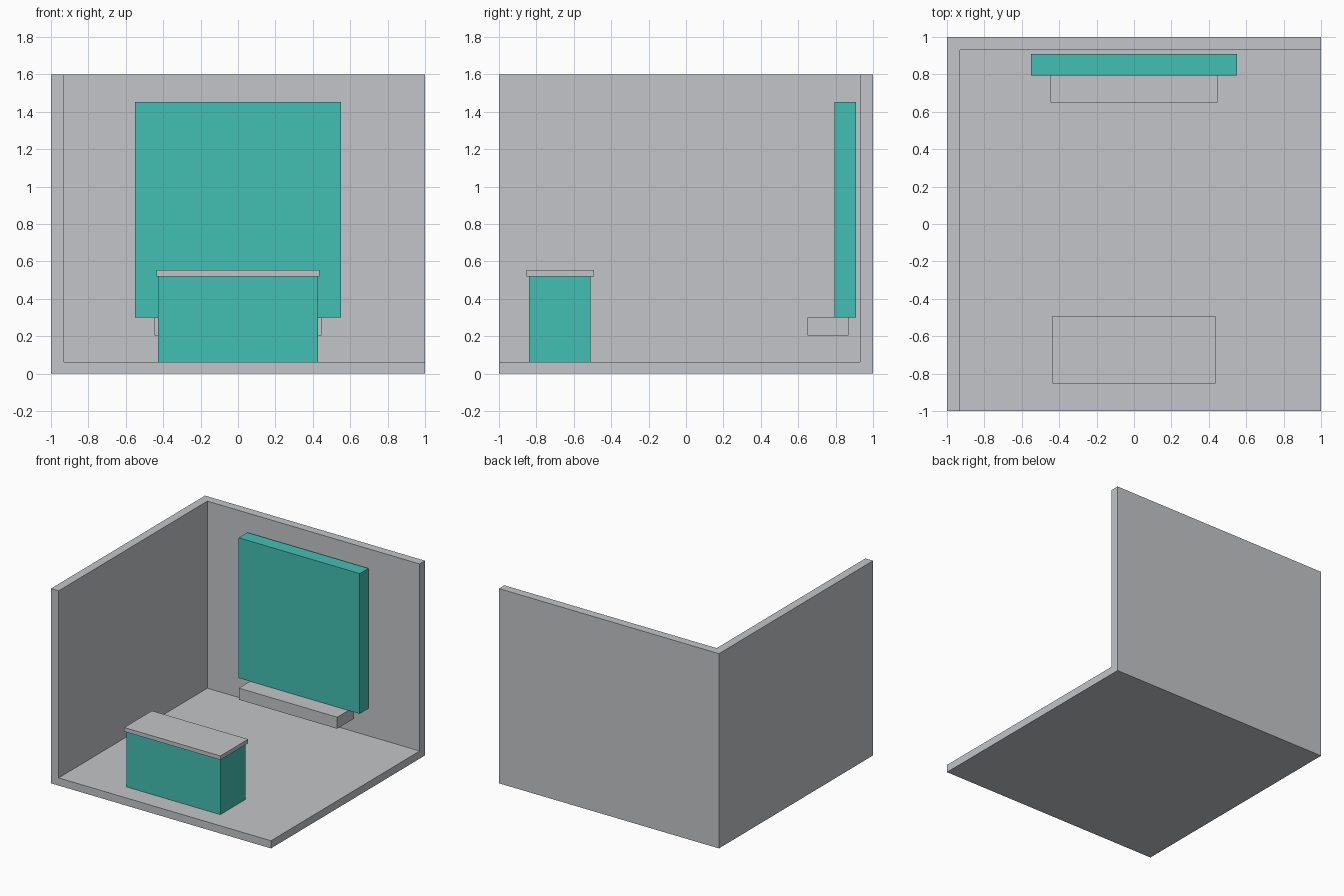
import bpy
import bmesh
from mathutils import Matrix, Vector

if "Cube" in bpy.data.objects:
    bpy.data.objects.remove(bpy.data.objects["Cube"])


def make_material(name, color):
    mat = bpy.data.materials.new(name)
    mat.diffuse_color = (*color, 1.0)
    mat.use_nodes = True
    mat.node_tree.nodes["Principled BSDF"].inputs["Base Color"].default_value = mat.diffuse_color
    return mat


grey = make_material("light_grey", (0.54, 0.56, 0.58))
teal = make_material("teal", (0.054, 0.53, 0.45))


def box(name, lo, hi, mat):
    """Flat-shaded box between two opposite corners."""
    lo, hi = Vector(lo), Vector(hi)
    bm = bmesh.new()
    bmesh.ops.create_cube(
        bm, size=1.0,
        matrix=Matrix.Translation((lo + hi) / 2) @ Matrix.Diagonal((*(hi - lo), 1.0)))
    mesh = bpy.data.meshes.new(name)
    bm.to_mesh(mesh)
    bm.free()
    mesh.materials.append(mat)
    obj = bpy.data.objects.new(name, mesh)
    bpy.context.collection.objects.link(obj)
    return obj


# Room: floor, left wall and back wall as one open shell
room = box("room_shell", (-1, -1, 0), (1, 1, 1.6), grey)
cavity = box("room_cavity", (-0.93, -1.5, 0.063), (1.5, 0.93, 2.0), grey)
cut = room.modifiers.new("hollow", 'BOOLEAN')
cut.operation = 'DIFFERENCE'
cut.solver = 'EXACT'
cut.object = cavity
bpy.context.view_layer.objects.active = room
bpy.ops.object.modifier_apply(modifier=cut.name)
bpy.data.objects.remove(cavity)

# Backdrop panel and the ledge under it
box("back_panel", (-0.55, 0.795, 0.30), (0.55, 0.908, 1.452), teal)
box("panel_ledge", (-0.447, 0.65, 0.205), (0.447, 0.87, 0.30), grey)

# Counter sunk into the floor, with an overhanging top
box("counter_body", (-0.427, -0.84, 0.002), (0.427, -0.51, 0.52), teal)
box("counter_top", (-0.437, -0.853, 0.52), (0.437, -0.493, 0.553), grey)
